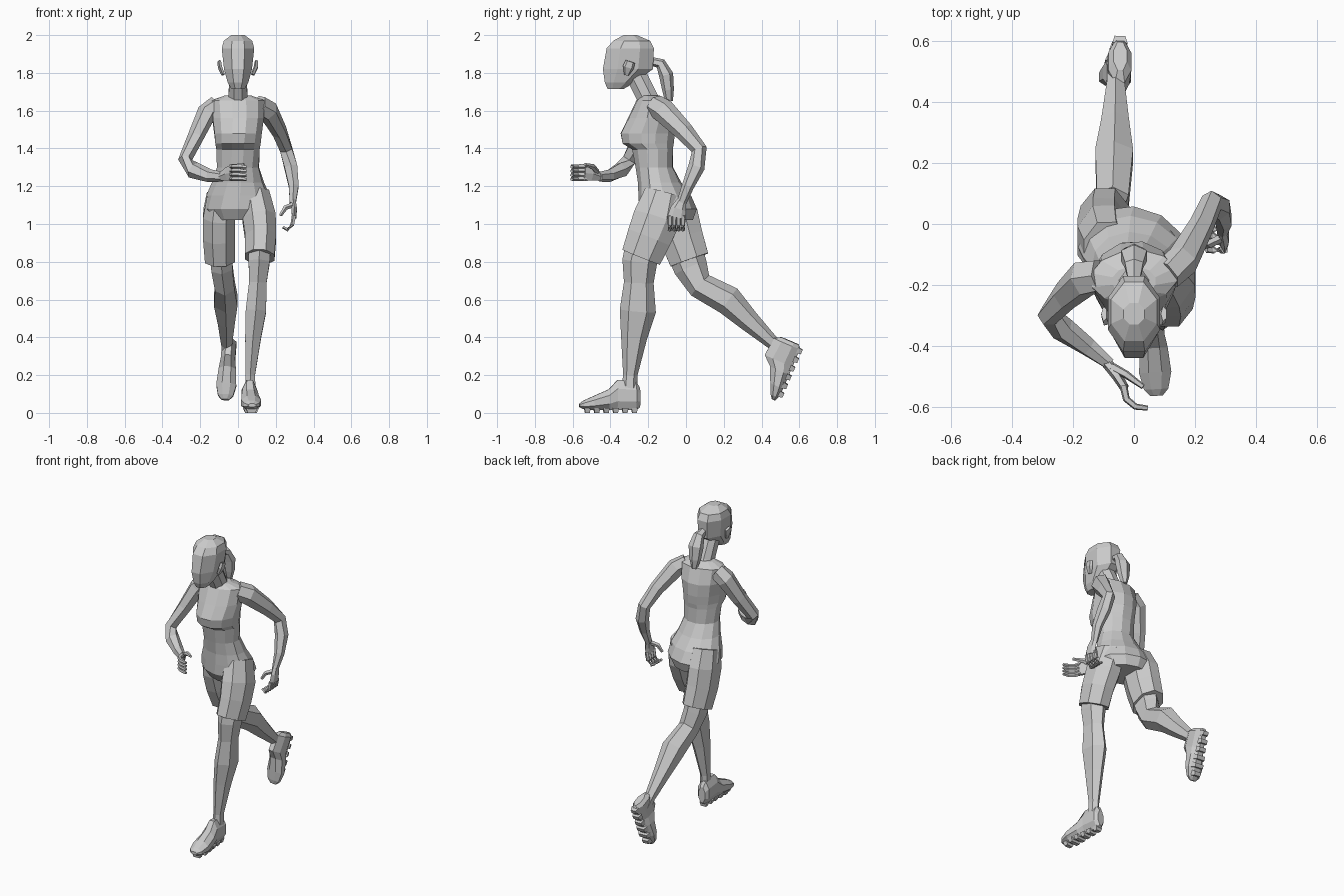
import bpy, bmesh, math
from mathutils import Vector as V, Matrix


def loft(name, rings, n=8):
    """Skin rings of (centre, half-axis A, half-axis B) into a closed flat-shaded mesh."""
    bm = bmesh.new()
    k = 1 / math.cos(math.pi / n)
    rows = []
    for c, a, b in rings:
        rows.append([bm.verts.new(c + a * k * math.cos((i + .5) * math.tau / n)
                                  + b * k * math.sin((i + .5) * math.tau / n)) for i in range(n)])
    for r, s in zip(rows, rows[1:]):
        for i in range(n):
            j = (i + 1) % n
            bm.faces.new((r[i], r[j], s[j], s[i]))
    bm.faces.new(rows[0])
    bm.faces.new(rows[-1])
    bmesh.ops.recalc_face_normals(bm, faces=bm.faces)
    me = bpy.data.meshes.new(name)
    bm.to_mesh(me)
    bm.free()
    ob = bpy.data.objects.new(name, me)
    bpy.context.collection.objects.link(ob)
    return ob


def tube(name, pts, n=6, ref=(1, 0, 0)):
    """Limb along points (x, y, z, half width along ref, half depth)."""
    rings = []
    for i, p in enumerate(pts):
        t = (V(pts[min(i + 1, len(pts) - 1)][:3]) - V(pts[max(i - 1, 0)][:3])).normalized()
        a = V(ref) - t * t.dot(V(ref))
        a.normalize()
        rings.append((V(p[:3]), a * p[3], t.cross(a) * p[4]))
    return loft(name, rings, n)


def stack(name, rows, n=8):
    """Horizontal rings (z, front y, back y, half width, yaw degrees)."""
    rings = []
    for z, f, b, w, yaw in rows:
        m = Matrix.Rotation(math.radians(yaw), 3, 'Z')
        rings.append((V((0, (f + b) / 2, z)), m @ V((w, 0, 0)), m @ V((0, (b - f) / 2, 0))))
    return loft(name, rings, n)


# head, ears, neck and ponytail
stack("head", [(1.715, -.415, -.33, .035, 0), (1.75, -.43, -.27, .055, 0), (1.82, -.44, -.175, .074, 0),
               (1.93, -.42, -.17, .086, 0), (1.97, -.385, -.19, .075, 0), (2.0, -.33, -.26, .035, 0)])
for s, side in ((1, "left"), (-1, "right")):
    tube(side + "_ear", [(s * .078, -.315, 1.79, .008, .012), (s * .095, -.305, 1.83, .01, .025),
                         (s * .098, -.295, 1.86, .008, .022)], 5)
tube("neck", [(0, -.18, 1.61, .07, .06), (0, -.205, 1.67, .05, .055), (0, -.26, 1.78, .047, .055)], 8)
tube("ponytail", [(0, -.18, 1.86, .02, .02), (0, -.135, 1.85, .03, .025), (0, -.105, 1.79, .042, .033),
                  (0, -.095, 1.71, .032, .027), (0, -.09, 1.65, .014, .018)], 6)

# torso from the shoulders down to the pelvis
stack("torso", [(1.68, -.235, -.14, .07, 0), (1.655, -.26, -.09, .14, 4), (1.56, -.305, -.06, .135, 4),
                (1.48, -.345, -.06, .125, 2), (1.425, -.335, -.065, .12, 0), (1.395, -.285, -.07, .115, 0),
                (1.3, -.265, -.07, .11, -4), (1.22, -.25, -.03, .135, -10), (1.15, -.245, .02, .165, -14),
                (1.08, -.24, .05, .18, -18), (1.02, -.20, .03, .14, -18)], 12)

# shorts legs
tube("left_shorts_leg", [(.09, -.12, 1.16, .075, .10), (.112, -.155, 1.03, .088, .125),
                         (.12, -.195, .93, .082, .118), (.115, -.237, .825, .078, .107)], 8)
tube("right_shorts_leg", [(-.09, -.09, 1.15, .075, .10), (-.1, -.055, 1.04, .085, .12),
                          (-.1, -.025, .93, .085, .115), (-.095, .018, .81, .08, .105)], 8)

# legs, knee to ankle
tube("left_leg", [(.115, -.22, .9, .06, .085), (.112, -.245, .8, .056, .08), (.105, -.25, .69, .046, .068),
                  (.095, -.255, .54, .054, .083), (.08, -.275, .4, .042, .06),
                  (.065, -.295, .2, .025, .033), (.065, -.3, .12, .028, .036)])
tube("right_leg", [(-.09, -.015, .88, .06, .085), (-.085, .025, .77, .056, .078), (-.07, .075, .675, .052, .062),
                   (-.065, .225, .595, .062, .068), (-.062, .33, .49, .045, .05),
                   (-.06, .465, .365, .028, .03), (-.06, .51, .315, .028, .034)])


# running shoes: sections (distance from heel, bottom, top, half width) in a heel frame
def shoe(name, heel, fwd, up):
    f, u = V(fwd).normalized(), V(up)
    u = (u - f * u.dot(f)).normalized()
    s = f.cross(u)
    rings = []
    for d, lo, hi, w in ((0, .03, .13, .022), (.02, .015, .165, .038), (.12, .015, .175, .038),
                         (.165, .015, .125, .046), (.245, .015, .09, .053), (.3, .02, .065, .04),
                         (.322, .03, .05, .02)):
        rings.append((V(heel) + f * d + u * (lo + hi) / 2, s * w, u * (hi - lo) / 2))
    loft(name, rings, 8)
    bm = bmesh.new()
    rot = Matrix((s, f, u)).transposed().to_4x4()
    for i in range(6):
        p = V(heel) + f * (.03 + i * .05) + u * .013
        w = (.05, .062, .064, .078, .084, .06)[i]
        bmesh.ops.create_cone(bm, cap_ends=True, segments=4, radius1=.5, radius2=.7, depth=1,
                              matrix=Matrix.Translation(p) @ rot @ Matrix.Diagonal((w, .034, .026, 1))
                              @ Matrix.Rotation(math.pi / 4, 4, 'Z'))
    me = bpy.data.meshes.new(name + "_tread")
    bmesh.ops.recalc_face_normals(bm, faces=bm.faces)
    bm.to_mesh(me)
    bm.free()
    bpy.context.collection.objects.link(bpy.data.objects.new(name + "_tread", me))


shoe("left_shoe", (.055, -.243, 0), (.06, -1, 0), (0, 0, 1))
shoe("right_shoe", (-.045, .625, .35), (-.07, -.39, -.92), (0, -.92, .39))

# arms
tube("left_arm", [(.11, -.165, 1.63, .045, .05), (.16, -.12, 1.6, .046, .055), (.22, -.01, 1.49, .036, .044),
                  (.255, .07, 1.395, .032, .036), (.28, .055, 1.3, .034, .038),
                  (.295, .01, 1.2, .026, .028), (.29, -.025, 1.11, .016, .022)])
tube("right_arm", [(-.11, -.17, 1.63, .05, .045), (-.165, -.18, 1.59, .055, .045), (-.225, -.235, 1.46, .045, .037),
                   (-.28, -.3, 1.34, .036, .032), (-.235, -.345, 1.285, .036, .04),
                   (-.15, -.405, 1.255, .028, .03), (-.08, -.46, 1.25, .018, .022)], 6, (0, 1, 0))

# curled hands: palm, four fingers and thumb
tube("left_palm", [(.29, -.02, 1.13, .014, .02), (.298, -.04, 1.08, .014, .036), (.297, -.05, 1.035, .012, .042)])
for i in range(4):
    y = -.085 + i * .023
    tube(f"left_finger_{i + 1}", [(.297, y, 1.045, .01, .011), (.288, y, .995, .009, .01),
                                  (.262, y, .97, .009, .01), (.238, y, .985, .007, .008)], 5, (1, 0, .5))
tube("left_thumb", [(.288, -.045, 1.1, .012, .012), (.25, -.065, 1.085, .011, .011),
                    (.225, -.075, 1.045, .007, .007)], 5, (0, 1, 0))
tube("right_palm", [(-.09, -.455, 1.25, .02, .016), (-.055, -.5, 1.265, .036, .015),
                    (-.03, -.54, 1.27, .042, .013)], 6, (0, 0, 1))
for i in range(4):
    z = 1.24 + i * .022
    tube(f"right_finger_{i + 1}", [(-.035, -.53, z, .011, .011), (-.025, -.575, z, .01, .01),
                                   (.005, -.6, z, .01, .009), (.045, -.605, z - .004, .007, .007)], 5, (0, 0, 1))
tube("right_thumb", [(-.07, -.47, 1.275, .012, .012), (-.025, -.495, 1.305, .012, .011),
                     (.03, -.535, 1.315, .007, .007)], 5, (0, 0, 1))
